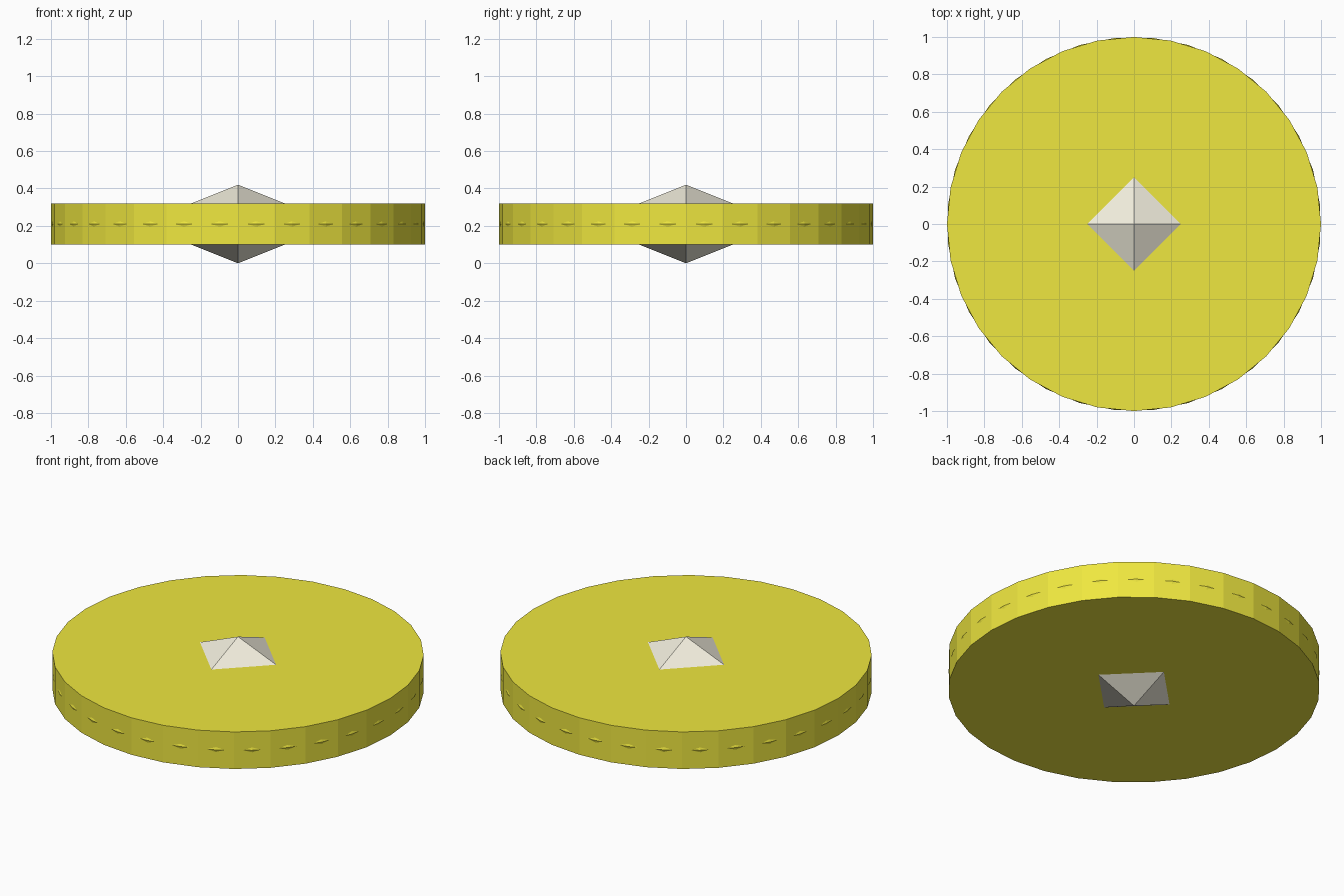
import bpy, math

if "Cube" in bpy.data.objects:
    bpy.data.objects.remove(bpy.data.objects["Cube"])

MID = 0.21   # height of the disc's centre plane


def material(name, rgb):
    m = bpy.data.materials.new(name)
    m.diffuse_color = (*rgb, 1)
    m.use_nodes = True
    m.node_tree.nodes["Principled BSDF"].inputs["Base Color"].default_value = m.diffuse_color
    return m


def lathe(name, profile, sides, mat, turn=0.0):
    """Flat-faced revolve of (radius, height) points, capped or pointed at both ends."""
    verts, rings, faces = [], [], []
    for r, z in profile:
        start, n = len(verts), (1 if r == 0 else sides)
        for i in range(n):
            a = turn + 2 * math.pi * i / sides
            verts.append((r * math.cos(a), r * math.sin(a), MID + z))
        rings.append([start + i % n for i in range(sides)])
    for lo, hi in zip(rings, rings[1:]):
        for i in range(sides):
            j = (i + 1) % sides
            faces.append(list(dict.fromkeys((lo[i], lo[j], hi[j], hi[i]))))
    if profile[0][0]:
        faces.append(rings[0][::-1])
    if profile[-1][0]:
        faces.append(rings[-1])
    mesh = bpy.data.meshes.new(name)
    mesh.from_pydata(verts, [], faces)
    mesh.materials.append(mat)
    ob = bpy.data.objects.new(name, mesh)
    bpy.context.collection.objects.link(ob)
    return ob


yellow = material("yellow", (0.86, 0.80, 0.05))
cream = material("cream", (0.88, 0.85, 0.72))

# Thick round disc
lathe("disc", [(1, -0.11), (1, 0.11)], 32, yellow)

# Thin ridge turned half a step, so its corners poke through each rim facet
lathe("rim_ridge", [(0.97, -0.09), (1, 0), (0.97, 0.09)], 32, yellow, math.pi / 32)

# Four-sided double pyramid through the centre
lathe("centre_gem", [(0, -0.21), (0.525, 0), (0, 0.21)], 4, cream)
